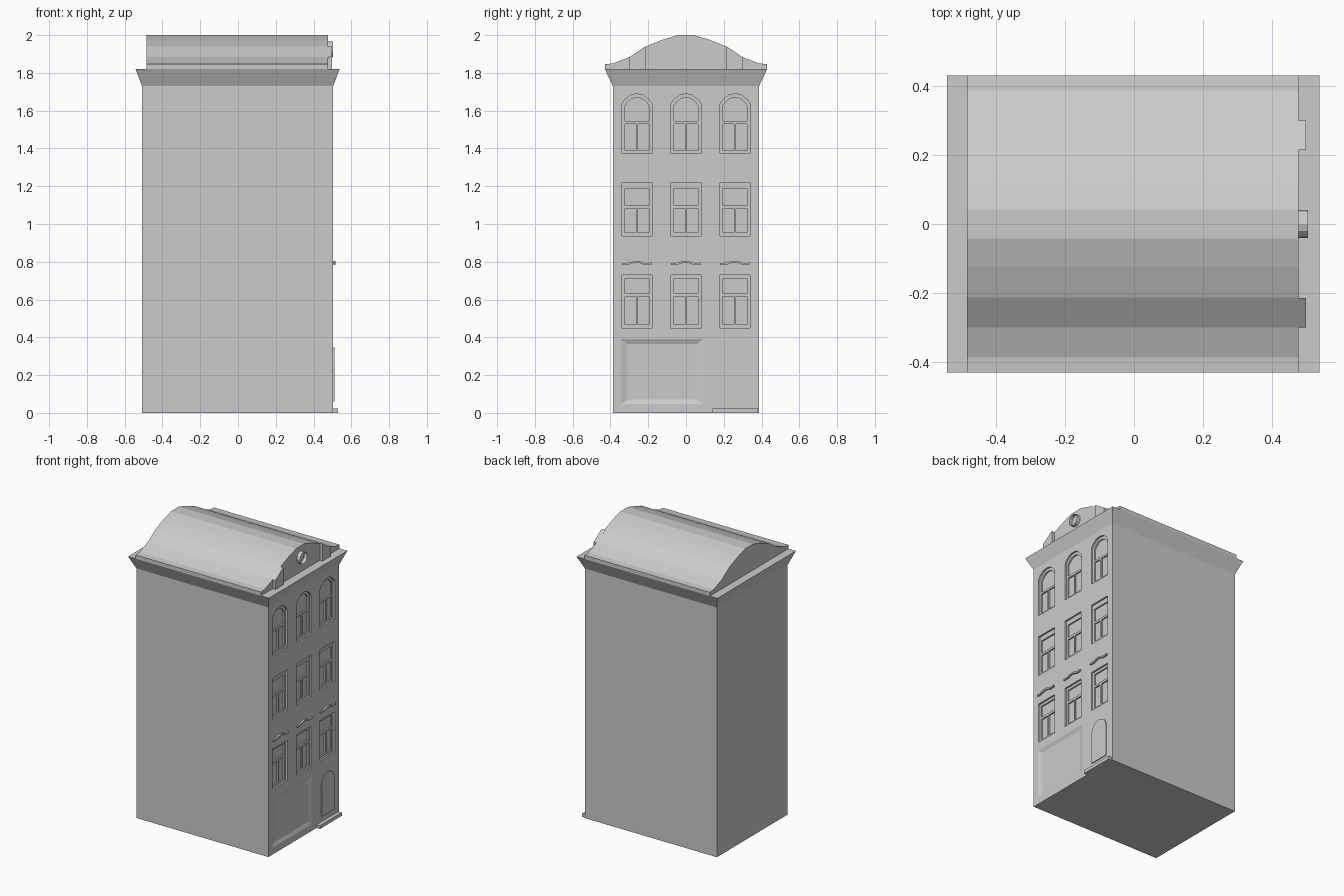
import bpy, bmesh, math

if "Cube" in bpy.data.objects:
    bpy.data.objects.remove(bpy.data.objects["Cube"])

stone = bpy.data.materials.new("light_grey_stone")
stone.diffuse_color = (0.6, 0.6, 0.6, 1)
stone.use_nodes = True
stone.node_tree.nodes["Principled BSDF"].inputs["Base Color"].default_value = stone.diffuse_color

WALL = 0.504                      # x of the street facade
COLUMNS = (-0.26, 0.0, 0.26)      # window centres in y


def loft(bm, a, b):
    """Closed solid between two loops of equal length; returns the cap on b."""
    va, vb = [bm.verts.new(p) for p in a], [bm.verts.new(p) for p in b]
    n = len(va)
    bm.faces.new(va[::-1])
    cap = bm.faces.new(vb)
    for i in range(n):
        j = (i + 1) % n
        bm.faces.new((va[i], va[j], vb[j], vb[i]))
    return cap


def prism(bm, outline, x0, x1):
    """Push a (y, z) outline along x."""
    return loft(bm, [(x0, y, z) for y, z in outline], [(x1, y, z) for y, z in outline])


def rect(y0, y1, z0, z1):
    return [(y0, z0), (y1, z0), (y1, z1), (y0, z1)]


def make(name, bm):
    bmesh.ops.recalc_face_normals(bm, faces=bm.faces[:])
    me = bpy.data.meshes.new(name)
    bm.to_mesh(me)
    bm.free()
    me.materials.append(stone)
    ob = bpy.data.objects.new(name, me)
    bpy.context.collection.objects.link(ob)
    return ob


def arched(cy, hw, z0, spring, top):
    """Window opening with a faceted segmental head."""
    r = top - spring
    head = [(cy + hw * k, spring + r * h) for k, h in
            ((1, 0), (0.8, 0.45), (0.42, 0.9), (0.14, 1), (-0.14, 1), (-0.42, 0.9), (-0.8, 0.45), (-1, 0))]
    return [(cy - hw, z0), (cy + hw, z0)] + head


def rect_z(x0, x1, y0, y1, z):
    return [(x0, y0, z), (x1, y0, z), (x1, y1, z), (x0, y1, z)]


# Body
bm = bmesh.new()
loft(bm, rect_z(-0.508, WALL, -0.387, 0.387, 0), rect_z(-0.508, WALL, -0.387, 0.387, 1.73))
body = make("body", bm)

# Window openings (shallow) and panes (deeper), cut into the facade
openings, panes = bmesh.new(), bmesh.new()
# bottom, top, lower pane z range, upper pane z range
ROWS = ((0.45, 0.729, 0.467, 0.615, 0.631, 0.711),
        (0.936, 1.22, 0.955, 1.082, 1.098, 1.188),
        (1.374, 1.687, 1.39, 1.53, 1.544, 1.668))
for row, (z0, z1, p0, p1, u0, u1) in enumerate(ROWS):
    for cy in COLUMNS:
        if row == 2:
            outer, upper = arched(cy, 0.08, z0, 1.635, z1), arched(cy, 0.064, u0, 1.625, u1)
        else:
            outer, upper = rect(cy - 0.08, cy + 0.08, z0, z1), rect(cy - 0.064, cy + 0.064, u0, u1)
        prism(openings, outer, WALL - 0.012, WALL + 0.02)
        prism(panes, upper, WALL - 0.022, WALL + 0.02)
        prism(panes, rect(cy - 0.064, cy - 0.006, p0, p1), WALL - 0.022, WALL + 0.02)
        prism(panes, rect(cy + 0.006, cy + 0.064, p0, p1), WALL - 0.022, WALL + 0.02)

# Shop panel with splayed sides
loft(openings, [(WALL - 0.01, y, z) for y, z in rect(-0.313, 0.060, 0.07, 0.366)],
     [(WALL + 0.01, y, z) for y, z in rect(-0.377, 0.120, 0.024, 0.414)])

for cutter in (make("opening_cutter", openings), make("pane_cutter", panes)):
    cutter.hide_render = True
    mod = body.modifiers.new("cut", 'BOOLEAN')
    mod.operation, mod.solver, mod.object = 'DIFFERENCE', 'EXACT', cutter
    bpy.context.view_layer.objects.active = body
    bpy.ops.object.modifier_apply(modifier=mod.name)
    bpy.data.objects.remove(cutter)

# Flared cornice
bm = bmesh.new()
loft(bm, rect_z(-0.508, WALL, -0.387, 0.387, 1.73), rect_z(-0.542, 0.538, -0.43, 0.43, 1.82))
make("cornice", bm)

# Bell-shaped roof
half = [(0.43, 1.82), (0.43, 1.846), (0.387, 1.85), (0.3, 1.883), (0.213, 1.94), (0.125, 1.975), (0.042, 2.0)]
bm = bmesh.new()
prism(bm, half + [(-y, z) for y, z in half[::-1]], -0.484, 0.477)
make("roof", bm)

# Gable pilasters with tops following the roof
bm = bmesh.new()
for s in (-1, 1):
    prism(bm, [(s * 0.3, 1.82), (s * 0.215, 1.82), (s * 0.215, 1.94), (s * 0.3, 1.883)], 0.47, 0.498)
make("gable_pilasters", bm)

# Round gable window ring
bm = bmesh.new()
circle = [(0.04 * math.cos(math.tau * i / 12), 1.925 + 0.04 * math.sin(math.tau * i / 12)) for i in range(12)]
cap = prism(bm, circle, 0.465, 0.504)
bmesh.ops.inset_region(bm, faces=[cap], thickness=0.011, use_even_offset=True)
for v in cap.verts:
    v.co.x = 0.48
make("round_window", bm)

# Wavy hoods over the first-floor windows
wave = [(-0.08, 0.783), (-0.045, 0.784), (-0.015, 0.794), (0.012, 0.794), (0.045, 0.782), (0.08, 0.785)]
bm = bmesh.new()
for cy in COLUMNS:
    line = [(cy + y, z) for y, z in wave]
    prism(bm, line + [(y, z + 0.011) for y, z in line[::-1]], WALL - 0.005, 0.515)
make("window_hoods", bm)

# Arched door
bm = bmesh.new()
arch = [(0.261 + 0.071 * math.cos(math.pi * i / 8), 0.274 + 0.073 * math.sin(math.pi * i / 8)) for i in range(9)]
prism(bm, [(0.19, 0.06), (0.332, 0.06)] + arch, WALL - 0.005, WALL + 0.006)
make("door", bm)

# Doorstep
bm = bmesh.new()
prism(bm, rect(0.14, 0.38, 0, 0.023), WALL - 0.005, 0.53)
make("doorstep", bm)
